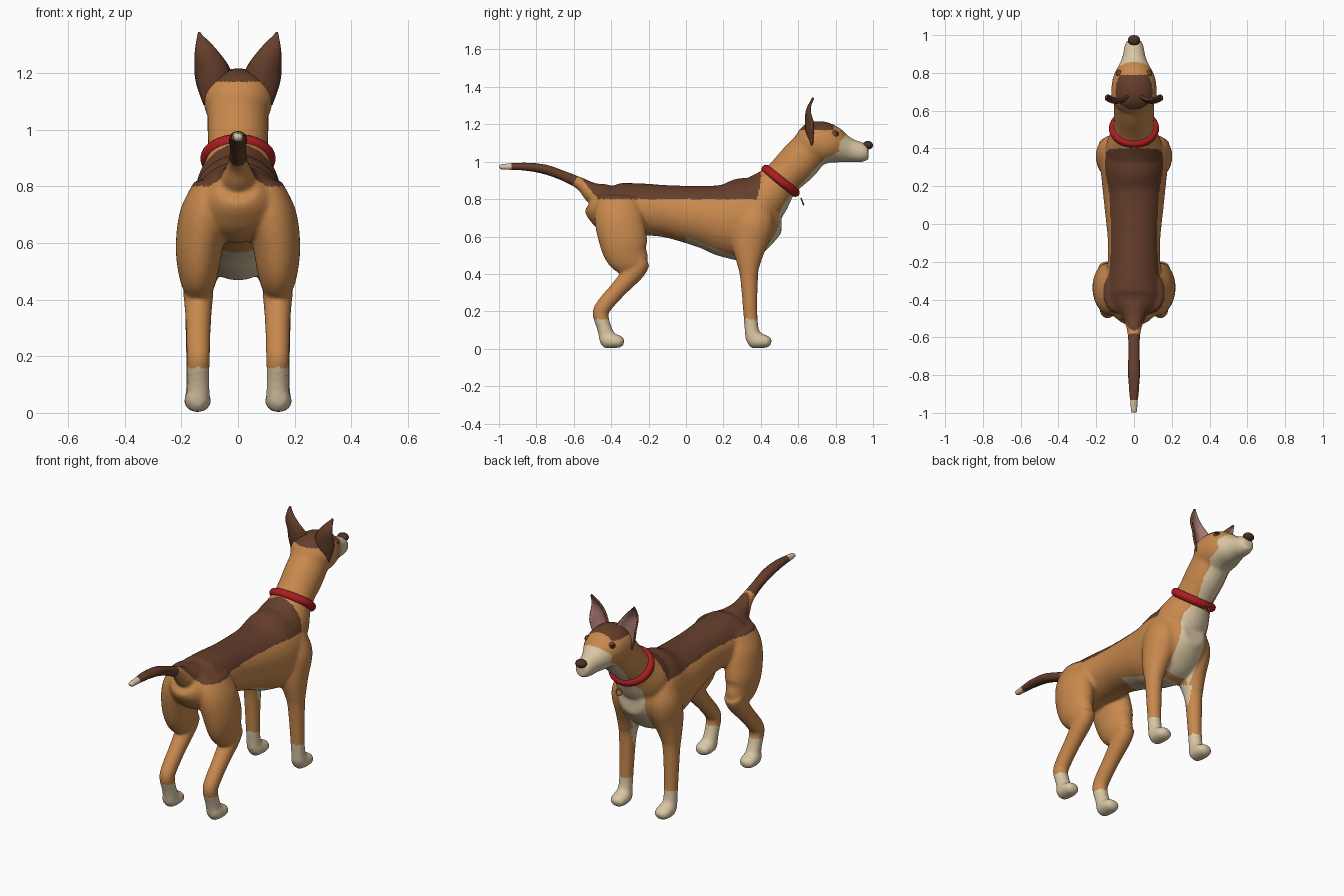
import bpy, bmesh, math
from mathutils import Vector, Matrix

cube = bpy.data.objects.get("Cube")
if cube:
    bpy.data.objects.remove(cube, do_unlink=True)


def material(name, r, g, b):
    m = bpy.data.materials.new(name)
    m.use_nodes = True
    m.diffuse_color = (r, g, b, 1)
    m.node_tree.nodes["Principled BSDF"].inputs["Base Color"].default_value = (r, g, b, 1)
    return m


tan = material("tan fur", 0.58, 0.25, 0.075)
brown = material("dark brown fur", 0.13, 0.048, 0.024)
cream = material("cream fur", 0.70, 0.57, 0.37)
red = material("red collar", 0.42, 0.012, 0.015)
nose_mat = material("nose brown", 0.075, 0.03, 0.022)
pink = material("inner ear pink", 0.40, 0.19, 0.17)
eye_mat = material("eye brown", 0.16, 0.06, 0.025)
black = material("pupil black", 0.012, 0.01, 0.01)
copper = material("copper tag", 0.50, 0.17, 0.04)


def new_object(name, bm, *mats):
    mesh = bpy.data.meshes.new(name)
    bm.to_mesh(mesh)
    bm.free()
    for m in mats:
        mesh.materials.append(m)
    obj = bpy.data.objects.new(name, mesh)
    bpy.context.collection.objects.link(obj)
    mesh.shade_smooth()
    return obj


def spline(points, steps=5):
    """Catmull-Rom through the stations."""
    p = [Vector(q) for q in points]
    p = [p[0]] + p + [p[-1]]
    out = []
    for a, b, c, d in zip(p, p[1:], p[2:], p[3:]):
        for i in range(steps):
            t = i / steps
            out.append(b + (c - a) * (t / 2) + (2 * a - 5 * b + 4 * c - d) * (t * t / 2)
                       + (3 * b - a - 3 * c + d) * (t ** 3 / 2))
    return out + [p[-1]]


def loft(bm, stations, side=1, shift=0, segments=28, grow=0.003):
    """Elliptical tube; each station is x, y, z, half width, half depth."""
    pts = spline(stations)
    rings = []
    for i, s in enumerate(pts):
        d = pts[min(i + 1, len(pts) - 1)] - pts[max(i - 1, 0)]
        across = Vector((0, -d[2], d[1])).normalized()
        centre = Vector((s[0] * side, s[1] + shift, s[2]))
        ring = []
        for k in range(segments):
            a = math.tau * k / segments
            v = centre + across * (math.sin(a) * (s[4] + grow))
            v.x += math.cos(a) * (s[3] + grow)
            ring.append(bm.verts.new(v))
        rings.append(ring)
    for r, q in zip(rings, rings[1:]):
        for k in range(segments):
            n = (k + 1) % segments
            bm.faces.new((r[k], r[n], q[n], q[k]))
    bm.faces.new(rings[0])
    bm.faces.new(rings[-1])


# Body masses
torso = [(0, -.50, .80, .07, .07), (0, -.46, .775, .12, .105), (0, -.38, .745, .15, .138),
         (0, -.25, .745, .14, .137), (0, -.1, .735, .135, .137), (0, .1, .705, .155, .165),
         (0, .2, .69, .165, .195), (0, .3, .69, .175, .22), (0, .38, .69, .172, .2),
         (0, .45, .69, .14, .14), (0, .51, .69, .07, .07)]
neck = [(0, .30, .72, .13, .14), (0, .41, .80, .145, .14), (0, .505, .90, .106, .102),
        (0, .605, 1.0, .105, .108), (0, .675, 1.08, .105, .1)]
head = [(0, .59, 1.09, .06, .04), (0, .65, 1.1, .112, .1), (0, .72, 1.1, .117, .114),
        (0, .78, 1.09, .107, .1), (0, .83, 1.073, .083, .078), (0, .88, 1.06, .06, .06),
        (0, .94, 1.05, .048, .05), (0, .975, 1.05, .034, .036)]
tail = [(0, -.44, .81, .08, .07), (0, -.50, .835, .055, .053), (0, -.56, .88, .035, .032),
        (0, -.65, .922, .028, .025), (0, -.75, .958, .03, .024), (0, -.85, .973, .028, .02),
        (0, -.93, .974, .02, .017), (0, -1, .972, .015, .013)]
# Limbs, given for the left side
front_leg = [(.09, .36, .78, .07, .08), (.11, .365, .68, .088, .105), (.12, .34, .56, .075, .092),
             (.135, .335, .46, .055, .062), (.142, .337, .38, .043, .045),
             (.145, .347, .14, .035, .034), (.145, .36, .06, .038, .042)]
thigh = [(.09, -.36, .82, .06, .1), (.115, -.36, .72, .085, .127), (.135, -.34, .60, .082, .127),
         (.14, -.315, .51, .07, .115), (.14, -.27, .45, .052, .08), (.14, -.25, .42, .03, .04)]
shank = [(.14, -.235, .475, .05, .045), (.14, -.27, .42, .05, .052), (.14, -.36, .32, .042, .043),
         (.14, -.43, .24, .04, .041), (.14, -.457, .19, .038, .04), (.14, -.44, .12, .036, .036),
         (.14, -.42, .06, .038, .042)]
paw = [(.143, .325, .047, .02, .02), (.143, .35, .05, .038, .043), (.143, .40, .042, .045, .037),
       (.143, .44, .036, .037, .027), (.143, .456, .033, .015, .012)]

bm = bmesh.new()
for part in (torso, neck, head, tail):
    loft(bm, part)
for side in (1, -1):
    for limb in (front_leg, thigh, shank, paw):
        loft(bm, limb, side)
    loft(bm, paw, side, shift=-.787)
bmesh.ops.recalc_face_normals(bm, faces=bm.faces)
body = new_object("body", bm)

# Fuse into one smooth skin
remesh = body.modifiers.new("fuse", "REMESH")
remesh.mode = "VOXEL"
remesh.voxel_size = 0.008
relax = body.modifiers.new("relax", "SMOOTH")
relax.factor = 0.5
relax.iterations = 14
skin = bpy.data.meshes.new_from_object(body.evaluated_get(bpy.context.evaluated_depsgraph_get()))
body.modifiers.clear()
body.data = skin
skin.materials.clear()
for m in (tan, brown, cream):
    skin.materials.append(m)


def coat(p):
    """Coat marking at a point: 0 tan, 1 brown, 2 cream."""
    x, y, z = abs(p.x), p.y, p.z
    if z < .16 or y < -.93:                                     # socks, tail tip
        return 2
    if y < -.575 - (.93 - z) * .6:                              # tail
        return 1
    if z > .8 and -.47 - (z - .8) * .8 < y < .4 - 8 * max(0, x - .1) ** 2:  # saddle
        return 1
    if z > 1.168 and .59 < y < .79:                             # cap
        return 1
    if y > .82 and z < 1.112 and (z < 1.085 or x > (.92 - y) * .5):  # muzzle
        return 2
    if x < .085 and y > .36 and z > .4 and z < .83 + 1.1 * (y - .57):  # throat and chest
        return 2
    if x < .1 and 0 < y < .42 and .3 < z < .6 - .4 * y:         # belly
        return 2
    return 0


for f in skin.polygons:
    f.material_index = coat(f.center)
skin.shade_smooth()

# Ears: cupped sheets, pink in front and brown behind
rows = spline([(.05, .115, 1.09, .668), (.035, .138, 1.16, .652), (.035, .145, 1.21, .648),
               (.075, .146, 1.27, .652), (.125, .142, 1.325, .678), (.134, .14, 1.338, .686)], 3)
cols = 9
bm = bmesh.new()
grid = []
for inner, outer, z, y in rows:
    line = []
    for i in range(cols):
        u = i / (cols - 1)
        cup = 6 * (outer - inner) ** 2 * (u - .5) ** 2 * 2
        line.append(bm.verts.new((inner + (outer - inner) * u, y + cup, z)))
    grid.append(line)
for low, high in zip(grid, grid[1:]):
    for i in range(cols - 1):
        bm.faces.new((low[i], high[i], high[i + 1], low[i + 1]))
ears = new_object("ears", bm, pink, brown)
shell = ears.modifiers.new("thickness", "SOLIDIFY")
shell.thickness = 0.012
shell.offset = -1
shell.material_offset = 1
shell.material_offset_rim = 1
ears.modifiers.new("mirror", "MIRROR")


def ball(name, centre, size, *mats):
    bm = bmesh.new()
    bmesh.ops.create_uvsphere(bm, u_segments=24, v_segments=16, radius=1)
    bmesh.ops.scale(bm, vec=size, verts=bm.verts)
    bmesh.ops.translate(bm, vec=centre, verts=bm.verts)
    return new_object(name, bm, *mats)


# Nose and eyes
ball("nose", (0, .972, 1.088), (.033, .028, .023), nose_mat)
eyes = ball("eyes", (.077, .797, 1.147), (.019, .019, .019), eye_mat, black)
gaze = Vector((.65, .7, .3)).normalized()
for f in eyes.data.polygons:
    f.material_index = int(f.normal.dot(gaze) > .85)
eyes.modifiers.new("mirror", "MIRROR")


def ring(name, centre, tilt, major_x, major_y, minor, mat):
    bm = bmesh.new()
    loops = []
    for i in range(48):
        a = math.tau * i / 48
        loop = []
        for k in range(14):
            b = math.tau * k / 14
            loop.append(bm.verts.new((math.cos(a) * (major_x + minor * math.cos(b)),
                                      math.sin(a) * (major_y + minor * math.cos(b)),
                                      minor * math.sin(b))))
        loops.append(loop)
    for i in range(48):
        p, q = loops[i], loops[(i + 1) % 48]
        for k in range(14):
            n = (k + 1) % 14
            bm.faces.new((p[k], q[k], q[n], p[n]))
    bm.transform(Matrix.Translation(centre) @ Matrix.Rotation(tilt, 4, "X"))
    return new_object(name, bm, mat)


# Collar and hanging tag
ring("collar", (0, .506, .898), -.67, .109, .1, .024, red)
ring("tag", (0, .622, .787), -1.2, .018, .018, .004, copper)
